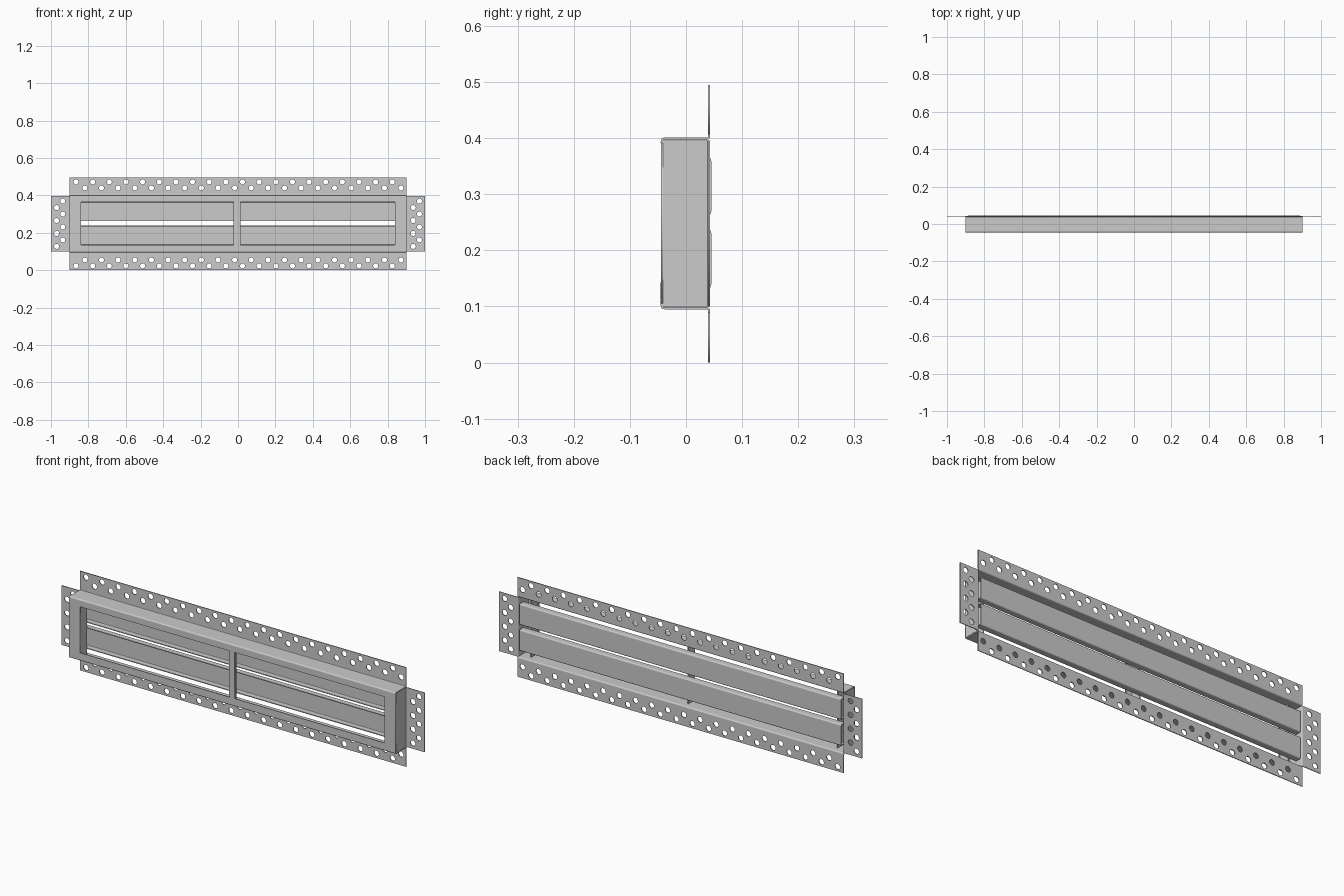
import bpy, bmesh
from mathutils import Vector

if "Cube" in bpy.data.objects:
    bpy.data.objects.remove(bpy.data.objects["Cube"])

T = 0.004  # sheet thickness


def plate(name, x0, x1, z0, z1, y, holes=(), windows=(), r=0.0135):
    """Flat sheet facing y, with round holes and rectangular windows."""
    cu = bpy.data.curves.new(name, 'CURVE')
    cu.dimensions, cu.fill_mode, cu.extrude = '2D', 'BOTH', T / 2
    for a, b, c, d in [(x0, x1, z0, z1), *windows]:
        s = cu.splines.new('POLY')
        s.points.add(3)
        for p, (u, v) in zip(s.points, [(a, c), (b, c), (b, d), (a, d)]):
            p.co = (u, v, 0, 1)
        s.use_cyclic_u = True
    for hx, hz in holes:
        s = cu.splines.new('BEZIER')
        s.bezier_points.add(3)
        s.resolution_u = 5
        for p, (u, v) in zip(s.bezier_points, [(1, 0), (0, 1), (-1, 0), (0, -1)]):
            k = 0.5523 * r
            p.co = (hx + u * r, hz + v * r, 0)
            p.handle_left = (hx + u * r + v * k, hz + v * r - u * k, 0)
            p.handle_right = (hx + u * r - v * k, hz + v * r + u * k, 0)
        s.use_cyclic_u = True
    ob = bpy.data.objects.new(name, cu)
    bpy.context.collection.objects.link(ob)
    ob.location.y = y
    ob.rotation_euler.x = 1.5707963
    bpy.ops.object.select_all(action='DESELECT')
    ob.select_set(True)
    bpy.context.view_layer.objects.active = ob
    bpy.ops.object.convert(target='MESH')


def rounded(pts, r, n=4):
    """Round the inner corners of a polyline."""
    pts = [Vector(p) for p in pts]
    out = [pts[0]]
    for a, b, c in zip(pts, pts[1:], pts[2:]):
        p, q = b + (a - b).normalized() * r, b + (c - b).normalized() * r
        out += [p * (1 - t) ** 2 + b * 2 * t * (1 - t) + q * t * t
                for t in [i / n for i in range(n + 1)]]
    return out + [pts[-1]]


def folded(name, pts, lo, hi, axis='X', r=0.005):
    """Bent sheet: a (y,z) profile run along x, or an (x,y) one along z."""
    bm = bmesh.new()
    prev = None
    for p in rounded(pts, r):
        ends = [(e, p.x, p.y) if axis == 'X' else (p.x, p.y, e) for e in (lo, hi)]
        cur = [bm.verts.new(e) for e in ends]
        if prev:
            bm.faces.new((prev[0], prev[1], cur[1], cur[0]))
        prev = cur
    me = bpy.data.meshes.new(name)
    bm.to_mesh(me)
    bm.free()
    ob = bpy.data.objects.new(name, me)
    bpy.context.collection.objects.link(ob)
    m = ob.modifiers.new('thickness', 'SOLIDIFY')
    m.thickness, m.offset, m.use_even_offset = T, 0, True


YF = -0.043  # front sheet centre
YB = 0.041   # rear flange centre

# Front face with two windows
plate('front_face', -0.9, 0.9, 0.105, 0.391, YF,
      windows=[(-0.84, -0.013, 0.135, 0.365), (0.013, 0.84, 0.135, 0.365)])

# Top and bottom walls, and their perforated flanges
outer = [-0.866 + 0.089 * i for i in range(20)]
inner = [x + 0.047 for x in outer]
for name, zw, ze, d in [('top', 0.399, 0.495, 1), ('bottom', 0.097, 0.0, -1)]:
    folded(name + '_wall', [(YF, zw - 0.008 * d), (YF, zw), (YB, zw), (YB, zw + 0.008 * d)],
           -0.9, 0.9)
    holes = [(x, ze - 0.023 * d) for x in outer] + [(x, ze - 0.055 * d) for x in inner]
    plate(name + '_flange', -0.9, 0.9, *sorted((zw + 0.008 * d, ze)), YB, holes)

# Side walls and their perforated flanges
for name, s in [('left', -1), ('right', 1)]:
    folded(name + '_wall', [(s * 0.898, YF), (s * 0.898, YB), (s * 0.906, YB)],
           0.1, 0.396, 'Z', 0.004)
    holes = []
    for i in range(8):
        near = (i % 2 == 0) == (s < 0)
        holes.append((s * (0.937 if near else 0.970), 0.369 - i * 0.0345))
    plate(name + '_flange', *sorted((s * 0.906, s * 1.0)), 0.1, 0.396, YB, holes)

# Rear slats: shallow channels open to the front
for name, z0, z1 in [('lower', 0.134, 0.236), ('upper', 0.264, 0.364)]:
    folded(name + '_slat', [(0.014, z0), (0.043, z0), (0.043, z1), (0.014, z1)],
           -0.887, 0.887)

# Upright ribs holding the slats behind the front face
for name, xw, xl in [('left_rib', -0.845, -0.88), ('middle_rib', -0.021, 0.011),
                     ('right_rib', 0.845, 0.88)]:
    folded(name, [(xl, YF + T), (xw, YF + T), (xw, 0.014)], 0.1, 0.396, 'Z', 0.003)
